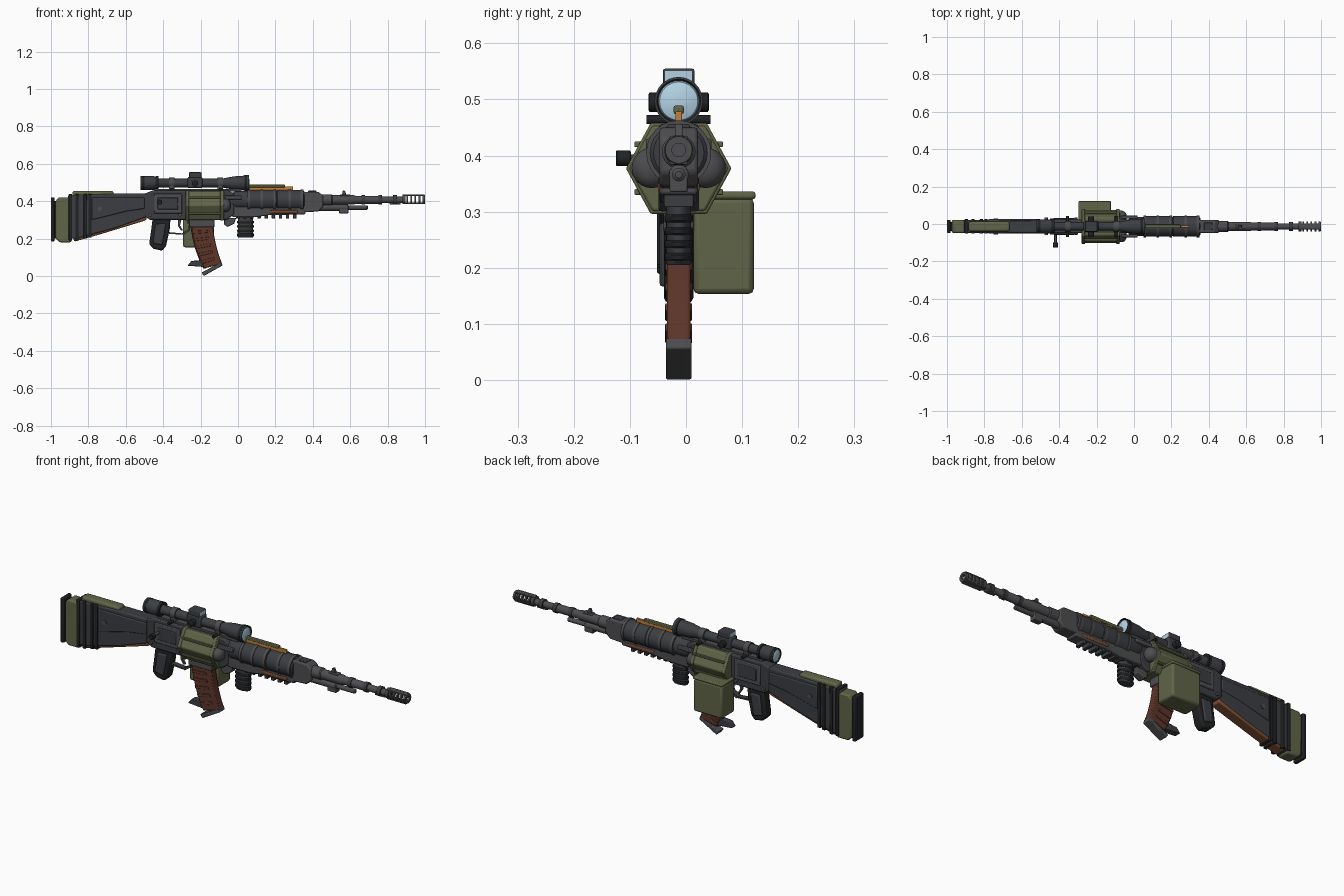
import bpy, bmesh
from math import sin, cos, pi, radians

if "Cube" in bpy.data.objects:
    bpy.data.objects.remove(bpy.data.objects["Cube"])

CY = -0.013  # centre plane of the weapon


def mat(name, r, g, b):
    m = bpy.data.materials.new(name)
    m.diffuse_color = (r, g, b, 1)
    m.use_nodes = True
    m.node_tree.nodes["Principled BSDF"].inputs["Base Color"].default_value = m.diffuse_color
    return m


STEEL = mat("steel", .075, .075, .08)
DARK = mat("dark_steel", .045, .048, .055)
BLACK = mat("rubber", .015, .016, .017)
OLIVE = mat("olive", .12, .13, .065)
WOOD = mat("wood", .20, .075, .035)
RUST = mat("magazine_brown", .11, .035, .022)
ORANGE = mat("orange", .55, .22, .04)
GLASS = mat("glass", .45, .65, .78)


def finish(name, bm, m, bevel=0):
    bmesh.ops.recalc_face_normals(bm, faces=bm.faces)
    me = bpy.data.meshes.new(name)
    bm.to_mesh(me)
    bm.free()
    ob = bpy.data.objects.new(name, me)
    bpy.context.collection.objects.link(ob)
    me.materials.append(m)
    if bevel:
        b = ob.modifiers.new("bevel", 'BEVEL')
        b.width, b.segments = bevel, 2
        b.limit_method, b.angle_limit = 'ANGLE', radians(35)
    return ob


def prism(name, pts, axis, a, b, m, bevel=0):
    """Extrude a closed profile along an axis from a to b."""
    put = {'x': lambda p, t: (t, p[0], p[1]), 'y': lambda p, t: (p[0], t, p[1]),
           'z': lambda p, t: (p[0], p[1], t)}[axis]
    bm = bmesh.new()
    lo = [bm.verts.new(put(p, a)) for p in pts]
    hi = [bm.verts.new(put(p, b)) for p in pts]
    bm.faces.new(lo)
    bm.faces.new(hi)
    for i in range(len(pts)):
        j = (i + 1) % len(pts)
        bm.faces.new((lo[i], lo[j], hi[j], hi[i]))
    return finish(name, bm, m, bevel)


def side(name, pts, hw, m, bevel=.004):
    return prism(name, pts, 'y', CY - hw, CY + hw, m, bevel)


def box(name, x0, x1, y0, y1, z0, z1, m, bevel=.003):
    return prism(name, [(x0, z0), (x1, z0), (x1, z1), (x0, z1)], 'y', y0, y1, m, bevel)


def block(name, x0, x1, hw, z0, z1, m, bevel=.003):
    return box(name, x0, x1, CY - hw, CY + hw, z0, z1, m, bevel)


def lathe(name, prof, c, m, axis='x', n=24, caps=True, squash=1):
    """Turn (position, radius) pairs round an axis through c."""
    bm = bmesh.new()
    rings = []
    for t, r in prof:
        ring = []
        for i in range(n):
            u, v = r * cos(2 * pi * i / n), r * sin(2 * pi * i / n)
            p = {'x': (t, c[0] + u, c[1] + v), 'y': (c[0] + u, t, c[1] + v),
                 'z': (c[0] + u, c[1] + v * squash, t)}[axis]
            ring.append(bm.verts.new(p))
        rings.append(ring)
    if not caps:
        rings.append(rings[0])
    for a, b in zip(rings, rings[1:]):
        for i in range(n):
            j = (i + 1) % n
            bm.faces.new((a[i], a[j], b[j], b[i]))
    if caps:
        bm.faces.new(rings[0])
        bm.faces.new(rings[-1])
    return finish(name, bm, m)


# Stock: butt pads, grey body, wooden underside, straps, cheek rest
block("butt_plate", -1, -.98, .035, .185, .42, BLACK, .005)
side("butt_pad", [(-.975, .20), (-.955, .18), (-.89, .18), (-.89, .42), (-.96, .42), (-.975, .40)], .034, OLIVE, .008)
block("butt_core", -.985, -.93, .024, .20, .40, BLACK)
side("stock", [(-.91, .20), (-.86, .20), (-.66, .255), (-.49, .315), (-.49, .44), (-.66, .44), (-.91, .43)], .034, DARK, .006)
side("stock_wood", [(-.885, .21), (-.875, .184), (-.74, .222), (-.49, .298), (-.49, .33), (-.62, .29)], .028, WOOD, .006)
side("stock_panel", [(-.78, .30), (-.60, .345), (-.50, .36), (-.50, .42), (-.78, .42)], .039, DARK, .005)
for x, z in ((-.905, .19), (-.87, .19), (-.825, .20), (-.80, .205)):
    block("stock_strap", x, x + .018, .039, z, .438, BLACK, .003)
block("cheek_rest", -.885, -.665, .026, .425, .455, OLIVE, .01)
lathe("stock_pin", [(CY - .043, .012), (CY + .043, .012)], (-.74, .36), STEEL, 'y', 16)

# Receiver with raised side panels and pins
side("receiver", [(-.50, .32), (-.47, .30), (-.06, .30), (-.02, .33), (-.02, .44), (-.05, .456), (-.46, .456), (-.50, .44)], .036, DARK, .006)
for s in (-1, 1):
    a, b = sorted((CY + s * .034, CY + s * .043))
    box("receiver_panel", -.45, -.30, a, b, .335, .44, STEEL, .004)
    box("panel_inset", -.43, -.32, min(a, b) - .003, max(a, b) + .003, .355, .42, DARK, .004)
    for x in (-.47, -.31):
        lathe("receiver_pin", [(CY + s * .03, .009), (CY + s * .047, .009)], (x, .325), STEEL, 'y', 12)
lathe("charging_rod", [(-.10, .007), (-.03, .007)], (-.42, .395), STEEL, 'y', 12)
lathe("charging_knob", [(-.125, .012), (-.123, .014), (-.10, .014), (-.098, .01)], (-.42, .395), BLACK, 'y', 16)

# Hexagonal feed housing with end flanges and round bosses
hexa = lambda k: [(CY + k * y, .377 + k * z) for y, z in
                  ((-.094, 0), (-.05, .081), (.05, .081), (.094, 0), (.05, -.081), (-.05, -.081))]
prism("feed_housing", hexa(.96), 'x', -.28, -.075, OLIVE, .006)
for x in (-.28, -.095):
    prism("housing_flange", hexa(1), 'x', x, x + .018, OLIVE, .003)
for s in (-1, 1):
    lathe("housing_boss", [(-.09, .036), (-.062, .036), (-.05, .031), (-.042, .02), (-.039, .006)], (CY + s * .048, .378), STEEL)
    for z in (.335, .42):
        y = CY + s * .073
        box("housing_rib", -.265, -.09, y - .006, y + .006, z - .005, z + .005, OLIVE, .002)

# Ammunition box on the far side
box("ammo_box", -.293, -.127, .013, .121, .153, .325, OLIVE, .01)
box("ammo_lid", -.296, -.124, .011, .124, .322, .336, OLIVE, .005)
box("ammo_bracket", -.27, -.15, -.02, .03, .28, .32, STEEL)

# Pistol grip, trigger and guard
side("grip", [(-.455, .32), (-.36, .32), (-.365, .25), (-.385, .16), (-.405, .135), (-.45, .145), (-.475, .17), (-.465, .24)], .026, BLACK, .01)
side("grip_panel", [(-.44, .28), (-.385, .28), (-.405, .165), (-.455, .175)], .034, DARK, .006)
guard = [(-.375, .235), (-.30, .228), (-.265, .25), (-.26, .31)]
for (x0, z0), (x1, z1) in zip(guard, guard[1:]):
    side("trigger_guard", [(x0, z0), (x1, z1), (x1 + .008, z1 - .007), (x0 + .008, z0 - .01)], .014, DARK, 0)
side("trigger", [(-.32, .31), (-.30, .31), (-.31, .27), (-.295, .245), (-.305, .243), (-.322, .27)], .007, STEEL, .002)

# Curved magazine with ribs, well and foot plate
mag = lambda t: (-.25 + .015 * t + .055 * t * t, .29 - .25 * t)
mag_r = lambda t: (-.135 + .01 * t + .04 * t * t, .29 - .225 * t)
T = [i / 6 for i in range(7)]
side("magazine", [mag(t) for t in T] + [mag_r(t) for t in reversed(T)], .021, RUST, .004)
for t in (.2, .36, .52, .68, .84):
    (a, b), (c, d), (e, f), (g, h) = mag(t), mag_r(t), mag_r(t + .06), mag(t + .06)
    side("magazine_rib", [(a, b), (c - .03, d), (e - .03, f), (g, h)], .024, RUST, .002)
side("magazine_spine", [(x - .006, z) for x, z in map(mag, T)] + [(x + .01, z) for x, z in map(mag, reversed(T))], .012, RUST, .002)
block("magazine_well", -.262, -.125, .027, .262, .315, STEEL, .004)
side("magazine_foot", [(-.195, .018), (-.183, 0), (-.083, .056), (-.088, .075)], .023, STEEL, .003)
side("magazine_catch", [(-.27, .055), (-.18, .048), (-.175, .07), (-.20, .085), (-.25, .08)], .018, DARK, .003)

# Forward grip with rings
lathe("foregrip", [(.205, .038), (.21, .042), (.30, .04), (.325, .04)], (.04, CY), DARK, 'z', 24, squash=.55)
for i in range(4):
    z = .212 + i * .023
    lathe("foregrip_ring", [(z, .042), (z + .003, .045), (z + .011, .045), (z + .014, .042)], (.04, CY), BLACK, 'z', 24, squash=.57)
side("foregrip_stop", [(-.075, .31), (-.01, .31), (-.02, .28), (-.055, .262), (-.075, .275)], .02, STEEL)

# Handguard: round jacket, lower rail, wooden insert
lathe("handguard", [(-.03, .04), (-.01, .05), (.055, .05), (.06, .055), (.19, .055), (.195, .05), (.205, .05),
                    (.21, .055), (.345, .055), (.355, .045)], (CY, .405), DARK)
for x in (.05, .12, .19, .27, .335):
    lathe("handguard_band", [(x, .05), (x, .058), (x + .014, .058), (x + .014, .05)], (CY, .405), STEEL)
side("lower_rail", [(-.03, .315), (.10, .315), (.16, .325), (.36, .33), (.36, .375), (-.03, .39)], .034, STEEL, .006)
block("wood_insert", .17, .32, .037, .335, .352, WOOD, .004)
for i in range(9):
    block("rail_tooth", -.01 + i * .038, .008 + i * .038, .026, .308, .33, DARK, .002)
for s in (-1, 1):
    y = CY + s * .05
    box("side_clip", -.07, .02, y - .008, y + .008, .41, .43, STEEL)
block("top_strip", .04, .25, .009, .474, .489, OLIVE, .003)
block("top_strip_tip", .06, .295, .006, .455, .479, ORANGE, .002)

# Gas block, gas tube and stepped barrel
side("gas_block", [(.345, .34), (.43, .345), (.455, .37), (.455, .43), (.43, .45), (.345, .45)], .034, STEEL, .006)
block("gas_block_cap", .375, .42, .02, .44, .456, DARK)
lathe("gas_tube", [(.35, .018), (.585, .018), (.59, .012), (.69, .012), (.695, .006)], (CY, .366), STEEL)
block("bayonet_lug", .54, .59, .016, .335, .375, STEEL)
lathe("barrel", [(.34, .03), (.50, .03), (.505, .025), (.62, .025), (.63, .021), (.76, .021), (.77, .017), (.89, .017)], (CY, .407), STEEL)
for x in (.48, .66, .75, .83):
    lathe("barrel_collar", [(x, .015), (x, .025), (x + .02, .025), (x + .02, .015)], (CY, .407), DARK)
block("barrel_lug", .81, .87, .01, .383, .40, STEEL)
block("front_sight_base", .545, .60, .014, .42, .435, STEEL)
side("front_sight", [(.555, .43), (.58, .43), (.572, .456), (.56, .456)], .007, STEEL, .002)

# Slotted muzzle brake: rings joined by top and bottom bars
for i in range(6):
    x, w = .88 + i * .0215, .0085 if i else .016
    lathe("muzzle_ring", [(x, .026), (x + w, .026), (x + w, .012), (x, .012)], (CY, .41), STEEL, caps=False)
lathe("muzzle_end", [(.988, .026), (1, .024), (1, .012), (.988, .012)], (CY, .41), STEEL, caps=False)
for z in (.384, .427):
    block("muzzle_bar", .885, .995, .016, z, z + .008, STEEL, .002)

# Scope: tube, lenses, reflex box, knobs and mount
S = (CY, .497)
lathe("scope_tube", [(-.50, .028), (-.52, .032), (-.52, .037), (-.45, .037), (-.42, .023), (-.09, .023), (-.02, .036),
                     (.02, .038), (.06, .043), (.06, .039), (.05, .037)], S, DARK, n=32)
for x in (-.53, -.44, .035):
    x = max(x, -.515)
    r = .037 if x < -.3 else .042
    lathe("scope_band", [(x, r - .01), (x, r + .001), (x + .014, r + .001), (x + .014, r - .01)], S, BLACK, n=32)
lathe("front_lens", [(.045, .038), (.056, .034), (.061, .02), (.062, .006)], S, GLASS, n=32)
lathe("rear_lens", [(-.515, .032), (-.521, .02), (-.522, .006)], S, GLASS, n=32)
block("turret_housing", -.27, -.19, .029, .47, .53, DARK, .008)
block("reflex_box", -.262, -.196, .028, .525, .555, DARK, .004)
for x in (-.263, -.198):
    block("reflex_glass", x, x + .003, .024, .530, .551, GLASS, 0)
for s in (-1, 1):
    a, b = CY + s * .025, CY + s * .052
    lathe("turret_knob", [(a, .017), (b, .017), (b + s * .002, .014)], (-.23, .495), BLACK, 'y', 16)
block("scope_rail", -.45, .02, .02, .452, .466, STEEL, .002)
for x in (-.37, -.11):
    lathe("scope_ring", [(x, .02), (x, .029), (x + .03, .029), (x + .03, .02)], S, STEEL)
    block("ring_foot", x, x + .03, .024, .46, .485, STEEL)
    lathe("ring_bolt", [(CY - .057, .008), (CY + .057, .008)], (x + .015, .464), BLACK, 'y', 12)

# Smooth rounded parts, keep hard edges
bpy.ops.object.select_all(action='SELECT')
bpy.context.view_layer.objects.active = bpy.context.selected_objects[0]
bpy.ops.object.shade_smooth_by_angle(angle=radians(35))
